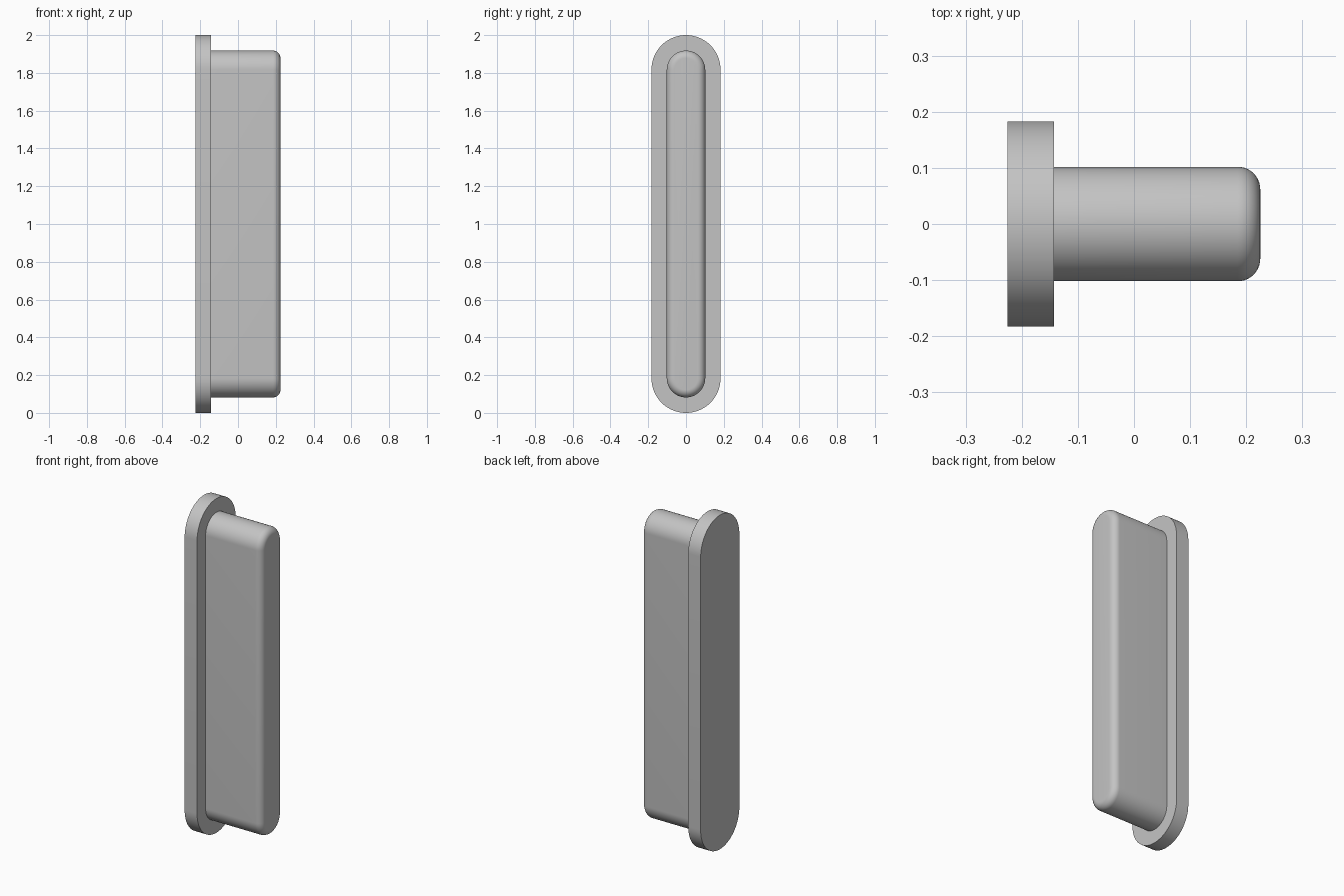
import bpy
import bmesh
from math import pi, sin, cos, radians

cube = bpy.data.objects.get("Cube")
if cube:
    bpy.data.objects.remove(cube, do_unlink=True)

grey = bpy.data.materials.new("plain_grey")
grey.use_nodes = True
colour = (0.55, 0.55, 0.55, 1)
grey.diffuse_color = colour
grey.node_tree.nodes["Principled BSDF"].inputs["Base Color"].default_value = colour

ARC = 32          # steps per rounded end
MID = 1.0         # height of the centre


def slot_outline(x, radius, half_straight):
    """Upright slot outline: two half circles joined by straight sides."""
    points = []
    for side in (1, -1):
        for i in range(ARC + 1):
            a = pi * i / ARC
            points.append((x, side * radius * cos(a),
                           MID + side * (half_straight + radius * sin(a))))
    return points


def loft_slot(name, sections, half_straight):
    """Skin a row of (x, radius) slot outlines and cap both ends."""
    bm = bmesh.new()
    rings = [[bm.verts.new(p) for p in slot_outline(x, r, half_straight)]
             for x, r in sections]
    for low, high in zip(rings, rings[1:]):
        for i in range(len(low)):
            j = (i + 1) % len(low)
            bm.faces.new((low[i], low[j], high[j], high[i]))
    bm.faces.new(rings[0])
    bm.faces.new(rings[-1])
    bmesh.ops.recalc_face_normals(bm, faces=bm.faces)
    mesh = bpy.data.meshes.new(name)
    bm.to_mesh(mesh)
    bm.free()
    mesh.materials.append(grey)
    obj = bpy.data.objects.new(name, mesh)
    bpy.context.collection.objects.link(obj)
    bpy.ops.object.select_all(action='DESELECT')
    obj.select_set(True)
    bpy.context.view_layer.objects.active = obj
    bpy.ops.object.shade_smooth_by_angle(angle=radians(30))
    return obj


# Flat flange
loft_slot("flange", [(-0.225, 0.183), (-0.143, 0.183)], 0.817)

# Raised body with a rounded outer rim
R, TIP, FILLET = 0.102, 0.225, 0.04
rim = [(TIP - FILLET + FILLET * sin(a), R - FILLET + FILLET * cos(a))
       for a in (pi / 2 * i / 10 for i in range(11))]
loft_slot("body", [(-0.143, R)] + rim, 0.816)
